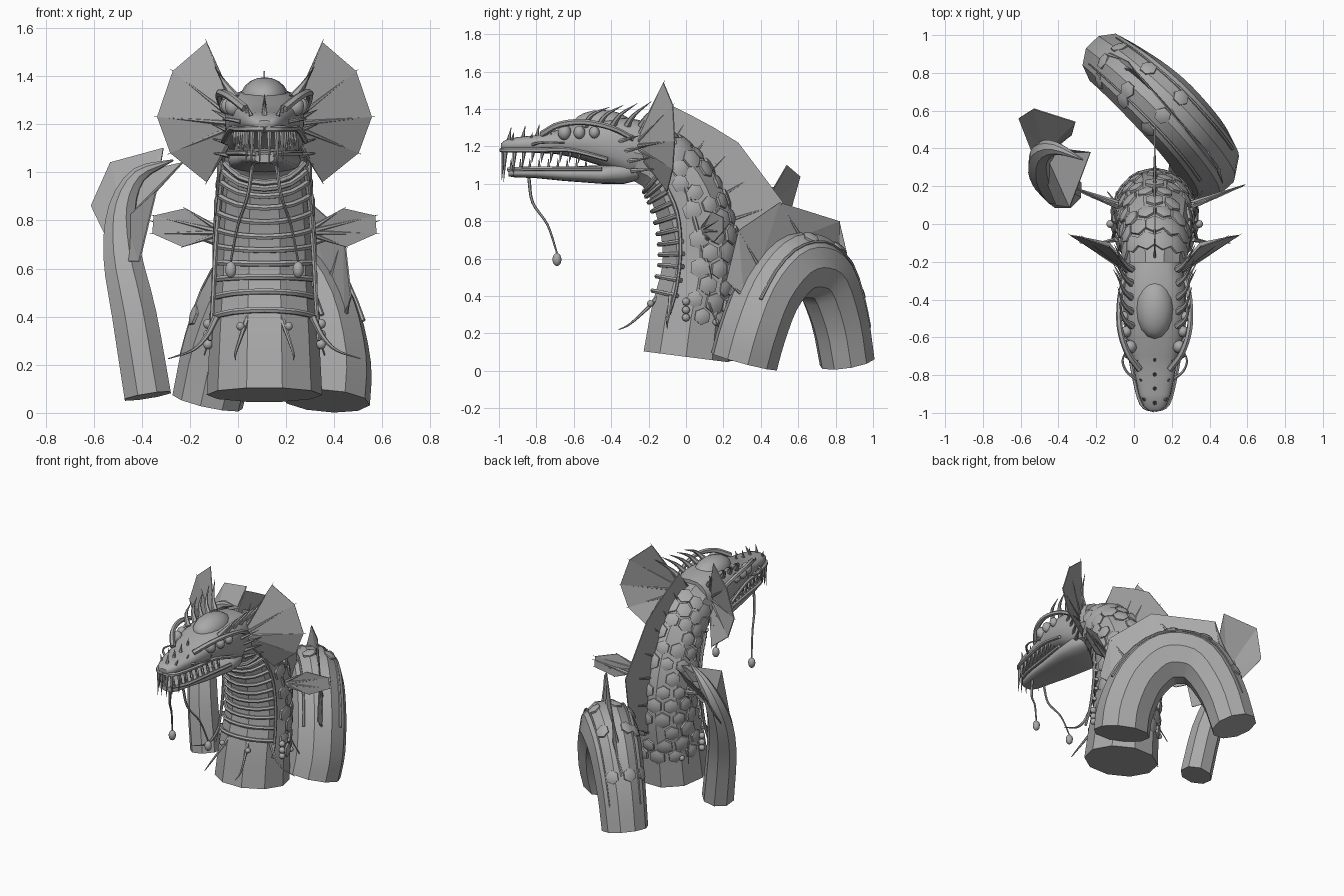
import bpy, bmesh, math, random
from mathutils import Vector as V

if "Cube" in bpy.data.objects:
    bpy.data.objects.remove(bpy.data.objects["Cube"])

random.seed(4)
CX = 0.11                      # symmetry plane of neck and head
grey = bpy.data.materials.new("stone_grey")
grey.diffuse_color = (0.4, 0.4, 0.4, 1)
grey.use_nodes = True
grey.node_tree.nodes["Principled BSDF"].inputs["Base Color"].default_value = grey.diffuse_color


def finish(bm, name, smooth=0, thick=0):
    bmesh.ops.recalc_face_normals(bm, faces=bm.faces[:])
    me = bpy.data.meshes.new(name)
    bm.to_mesh(me)
    bm.free()
    me.materials.append(grey)
    ob = bpy.data.objects.new(name, me)
    bpy.context.collection.objects.link(ob)
    if thick:
        m = ob.modifiers.new("thickness", 'SOLIDIFY')
        m.thickness, m.offset = thick, 0
    if smooth:
        bpy.context.view_layer.objects.active = ob
        ob.select_set(True)
        bpy.ops.object.shade_smooth_by_angle(angle=math.radians(smooth))
        ob.select_set(False)
    return ob


def frames(pts, n0, sub=3):
    """Smooth path through (x, y, z, r) points -> [(pos, r, tangent, normal, side)]"""
    p = [V(q) for q in pts]
    p = [2 * p[0] - p[1]] + p + [2 * p[-1] - p[-2]]
    out = []
    for i in range(1, len(p) - 2):
        a, b, c, d = p[i - 1:i + 3]
        for k in range(sub + (i == len(p) - 3)):
            t = k / sub
            out.append(0.5 * (2 * b + (c - a) * t + (2 * a - 5 * b + 4 * c - d) * t * t
                              + (3 * b - a - 3 * c + d) * t ** 3))
    res, n = [], V(n0)
    for i, q in enumerate(out):
        t = (out[min(i + 1, len(out) - 1)] - out[max(i - 1, 0)]).xyz.normalized()
        n = (n - t * n.dot(t)).normalized()
        res.append((q.xyz, max(q.w, 0.001), t, n, t.cross(n)))
    return res


def skin(bm, rings):
    vs = [[bm.verts.new(c) for c in r] for r in rings]
    n = len(vs[0])
    for a, b in zip(vs, vs[1:]):
        for j in range(n):
            bm.faces.new((a[j], a[(j + 1) % n], b[(j + 1) % n], b[j]))
    bm.faces.new(vs[0])
    bm.faces.new(vs[-1])


def tube(bm, fr, sides):
    skin(bm, [[p + r * (n * math.cos(a) + s * math.sin(a))
               for a in (2 * math.pi * (j + .5) / sides for j in range(sides))]
              for p, r, t, n, s in fr])


def strand(bm, pts, r0, r1, sides=6, sub=4):
    k = len(pts) - 1
    q = [(*p, r0 + (r1 - r0) * i / k) for i, p in enumerate(pts)]
    tube(bm, frames(q, (0.31, 0.57, 0.76), sub), sides)


def spike(bm, a, b, r):
    strand(bm, [a, b], r, 0.001, 6, 1)


def ball(bm, c, r, stretch=1):
    g = bmesh.ops.create_uvsphere(bm, u_segments=10, v_segments=8, radius=r)
    for v in g['verts']:
        v.co = V((v.co.x, v.co.y, v.co.z * stretch)) + V(c)


def poly(bm, pts):
    """Fan of triangles from the first point"""
    v = [bm.verts.new(p) for p in pts]
    for a, b in zip(v[1:], v[2:]):
        bm.faces.new((v[0], a, b))


def sym(p, s):
    """Head-space point: x is the distance from the symmetry plane"""
    return (CX + s * p[0], p[1], p[2])


def scale_plate(bm, f, ang, size):
    p, r, t, n, s = f
    out = n * math.cos(ang) + s * math.sin(ang)
    side = t.cross(out)
    skin(bm, [[p + out * (r * h) + (t * math.cos(a) + side * math.sin(a)) * size * w
               for a in (math.pi * j / 3 for j in range(6))]
              for h, w in ((.93, 1.0), (1.0, 1.0), (1.04, .55))])


# neck
neck = frames([(CX, 0, .075, .24), (CX, .03, .3, .228), (CX, .075, .55, .212), (CX, .055, .78, .206),
               (CX, -.03, 1.0, .19), (CX, -.16, 1.13, .168), (CX, -.37, 1.19, .145)], (0, 1, 0))
bm = bmesh.new(); tube(bm, neck, 10); finish(bm, "neck", 30)

# arched coil behind the neck
arch = frames([(.365, .31, .05, .185), (.37, .352, .2, .185), (.325, .43, .4, .183), (.235, .54, .54, .182),
               (.14, .64, .565, .18), (.03, .74, .5, .17), (-.07, .82, .28, .157), (-.127, .862, .045, .15)],
              (.67, -.74, 0))
bm = bmesh.new(); tube(bm, arch, 10); finish(bm, "coil", 30)

# tail
tail = frames([(-.375, .18, .07, .105), (-.43, .22, .4, .1), (-.48, .3, .65, .085),
               (-.48, .38, .85, .06), (-.41, .4, .99, .035), (-.27, .34, 1.05, .004)], (0, 1, 0))
bm = bmesh.new(); tube(bm, tail, 8); finish(bm, "tail", 30)

# scale plates
bm = bmesh.new()
for i in range(3, len(neck) - 3):
    for j in range(-3, 4):
        a = math.radians(30 * j + (15 if i % 2 else 0))
        if abs(a) < 1.6 and random.random() < .93:
            scale_plate(bm, neck[i], a, .052 * random.uniform(.85, 1.1))
for i in range(11, len(arch) - 3, 3):
    for a in (-.95, -.4, .4):
        scale_plate(bm, arch[i], a + random.uniform(-.1, .1), .045)
finish(bm, "scales", 30)

# back fin, coil fin and their rays
bm, rays = bmesh.new(), bmesh.new()
edge = [(-.08, 1.42), (.02, 1.37), (.15, 1.3), (.28, 1.22), (.4, 1.06), (.52, .9), (.49, .7), (.4, .5)]
base = [(-.2, 1.26), (-.08, 1.2), (.02, 1.12), (.09, 1.03), (.16, .92), (.22, .8), (.25, .62), (.24, .42)]
for k in range(len(edge)):
    a, b = V((CX, *base[k])), V((CX, *edge[k]))
    spike(rays, a, a.lerp(b, .85), .012)
    if k:
        poly(bm, [(CX, *base[k - 1]), (CX, *edge[k - 1]), b, a])
crest = [(.47, .215, .48), (.44, .28, .75), (.27, .5, .9), (.0, .82, .8), (-.03, .86, .63)]
inner = [arch[i][0] + arch[i][3] * .15 for i in (5, 7, 11, 15, 17)]
for k in range(5):
    spike(rays, inner[k], inner[k].lerp(V(crest[k]), .85), .012)
    if k:
        poly(bm, [inner[k - 1], crest[k - 1], crest[k], inner[k]])

# tail fins
hub = (-.47, .38, .8)
for fan in ([(-.5, .28, .63), (-.61, .56, .86), (-.53, .61, 1.04), (-.31, .54, 1.1), (-.33, .47, .98), (-.42, .4, .99)],
            [(-.46, .22, .63), (-.41, .10, .63), (-.34, .09, .92), (-.23, .38, 1.04), (-.41, .4, 1.0)]):
    poly(bm, [hub] + fan)

# head frills and side fins
frill = [(.24, -.12, 1.54), (.38, -.07, 1.42), (.445, -.06, 1.23), (.39, -.07, 1.08), (.24, -.1, .96)]
paddle = [(.33, .14, .85), (.46, .2, .82), (.465, .2, .745), (.34, .15, .69)]
for s in (-1, 1):
    for root, rim in (((.1, -.28, 1.2), frill), ((.17, .08, .75), paddle)):
        poly(bm, [sym(root, s)] + [sym(p, s) for p in rim])
        for p in rim:
            a, b = V(sym(root, s)), V(sym(p, s))
            spike(rays, a, a.lerp(b, 1.04), .013)
    spike(rays, sym((.17, .1, .7), s), sym((.48, .21, .8), s), .018)
finish(bm, "fins", thick=.006)
finish(rays, "fin_rays", 45)


def loft(bm, secs, n=20):
    """Rounded sections (y, half width, bottom z, top z)"""
    rings = []
    for y, w, b, t in secs:
        ring = []
        for j in range(n):
            c, s = math.cos(2 * math.pi * j / n), math.sin(2 * math.pi * j / n)
            e = lambda q: math.copysign(abs(q) ** .75, q)
            ring.append((CX + w * e(c), y, (b + t) / 2 + (t - b) / 2 * e(s)))
        rings.append(ring)
    skin(bm, rings)


# skull and lower jaw
bm = bmesh.new()
loft(bm, [(-.99, .03, 1.185, 1.215), (-.965, .06, 1.175, 1.235), (-.9, .085, 1.17, 1.25), (-.8, .105, 1.165, 1.26),
          (-.7, .12, 1.16, 1.285), (-.6, .15, 1.14, 1.32), (-.47, .165, 1.1, 1.345), (-.32, .165, 1.03, 1.355),
          (-.2, .14, 1.04, 1.33)])
finish(bm, "skull", 45)
bm = bmesh.new()
loft(bm, [(-.95, .04, 1.04, 1.075), (-.92, .065, 1.035, 1.085), (-.8, .095, 1.03, 1.09), (-.65, .12, 1.015, 1.09),
          (-.45, .15, 1.0, 1.1), (-.33, .15, 1.0, 1.12), (-.25, .11, 1.02, 1.12)])
finish(bm, "lower_jaw", 45)

# cranium dome
bm = bmesh.new()
g = bmesh.ops.create_uvsphere(bm, u_segments=16, v_segments=10, radius=1)
for v in g['verts']:
    v.co = V((CX + v.co.x * .1, -.45 + v.co.y * .16, 1.31 + v.co.z * .085))
finish(bm, "cranium", 45)

# eyes, brows, lips, teeth, horns
eyes, trim, teeth, horns = (bmesh.new() for _ in range(4))
for s in (-1, 1):
    for y, r, x in ((-.65, .036, .13), (-.57, .031, .15), (-.49, .028, .16)):
        ball(eyes, sym((x, y, 1.275), s), r, 1.15)
    strand(trim, [sym(p, s) for p in ((.08, -.77, 1.265), (.145, -.68, 1.315), (.185, -.55, 1.33),
                                      (.185, -.4, 1.3), (.16, -.28, 1.24))], .018, .014)
    strand(trim, [sym(p, s) for p in ((0, -.985, 1.18), (.07, -.95, 1.18), (.115, -.78, 1.18),
                                      (.14, -.62, 1.18), (.17, -.42, 1.13))], .014, .012)
    strand(trim, [sym(p, s) for p in ((.03, -.95, 1.075), (.09, -.85, 1.08), (.12, -.66, 1.08),
                                      (.15, -.45, 1.08))], .012, .012)
    strand(trim, [sym(p, s) for p in ((.1, -.82, 1.21), (.15, -.78, 1.22), (.17, -.72, 1.22),
                                      (.14, -.65, 1.22))], .009, .004)
    for i in range(9):
        y, x = -.965 + .05 * i, .05 + .075 * (i / 8) ** .6
        long = (.17, .14, .1)[i] if i < 3 else .07
        spike(teeth, sym((x, y, 1.185), s), sym((x + .005, y - .01, 1.18 - long), s), .013)
        spike(teeth, sym((x * .92, y + .03, 1.08), s), sym((x * .95, y + .03, 1.135), s), .009)
    spike(teeth, sym((.02, -.975, 1.19), s), sym((.02, -.985, 1.02), s), .013)
    for i in range(5):                       # swept horns over the brow
        y = -.54 + .075 * i
        strand(horns, [sym(p, s) for p in ((.12, y, 1.31), (.165, y + .04, 1.37),
                                           (.19 + .006 * i, y + .13, 1.41 + .01 * i))], .02, .001)
    for i in range(4):                       # cheek spikes
        spike(horns, sym((.14, -.38 + .03 * i, 1.22 - .05 * i), s),
              sym((.22, -.24 + .03 * i, 1.26 - .06 * i), s), .014)
    for i in range(3):
        y = -.93 + .1 * i
        spike(horns, sym((.055 + .012 * i, y, 1.235), s), sym((.07 + .012 * i, y + .01, 1.275), s), .009)
for i in range(4):
    y = -.95 + .075 * i
    spike(horns, (CX, y, 1.22 + .01 * i), (CX, y + .015, 1.30 + .008 * i), .014)
finish(eyes, "eyes", 45)
finish(trim, "brows_and_lips", 45)
finish(teeth, "teeth", 45)
finish(horns, "horns", 45)

# belly bands across the front of the neck
bm = bmesh.new()
for p, r, t, n, s in neck[4:-4]:
    strand(bm, [p + (s * math.sin(a) - n * math.cos(a)) * (r * 1.03)
                for a in (-1.15, -.6, 0, .6, 1.15)], .013, .013, 6, 2)
finish(bm, "belly_bands", 45)

# barbels, side strands, lower tendrils and beads
bm = bmesh.new()
for s in (-1, 1):
    strand(bm, [sym(p, s) for p in ((.05, -.84, 1.03), (.07, -.82, .9), (.11, -.74, .78), (.14, -.69, .63))], .009, .005)
    ball(bm, sym((.14, -.69, .595), s), .024, 1.45)
    strand(bm, [sym(p, s) for p in ((.17, -.13, 1.03), (.19, -.05, .85), (.205, -.03, .65), (.215, -.05, .45), (.225, -.09, .3))], .012, .008)
    strand(bm, [sym(p, s) for p in ((.185, .0, .98), (.205, .07, .72), (.205, .13, .5), (.21, .12, .38), (.25, .17, .24))], .014, .003)
    strand(bm, [sym(p, s) for p in ((.2, -.08, .4), (.24, -.09, .32), (.3, -.1, .26), (.4, -.1, .225))], .015, .002)
    strand(bm, [sym(p, s) for p in ((.07, -.15, .4), (.09, -.2, .34), (.12, -.3, .25), (.12, -.36, .22))], .013, .002)
    for z in (.285, .325, .37):
        ball(bm, sym((.235, 0, z), s), .021)
    ball(bm, sym((.1, -.19, .36), s), .018)
    ball(bm, sym((.19, .16, .26), s), .018)
    # ridges running along the coil
    strand(bm, [f[0] + (f[3] * .75 + f[4] * s * .66) * f[1] * .99 for f in arch[5:20:2]], .01, .004, 6, 2)
finish(bm, "tendrils", 45)
